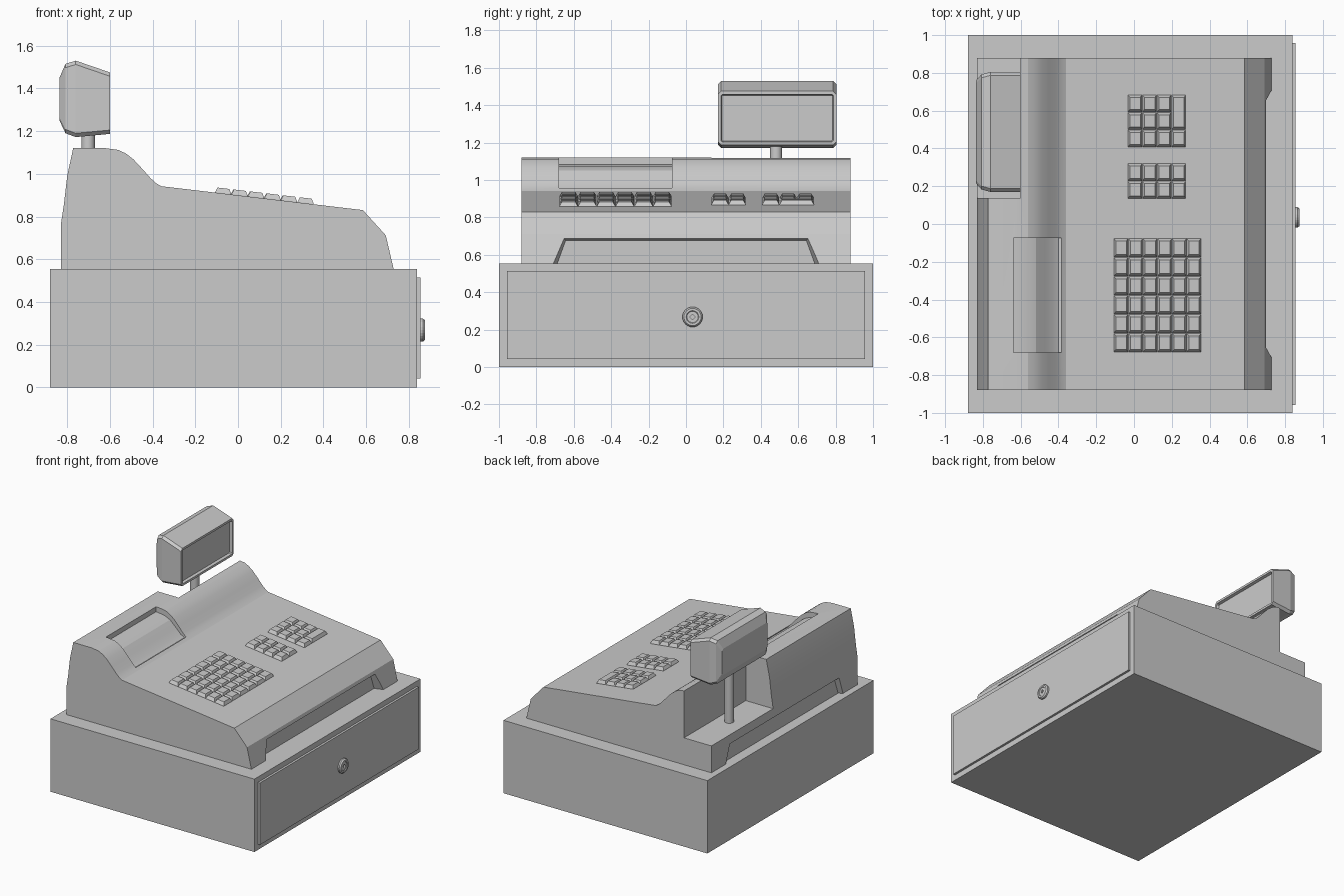
import bpy, bmesh, math

if "Cube" in bpy.data.objects:
    bpy.data.objects.remove(bpy.data.objects["Cube"])


def loft(name, rings):
    """Closed mesh bridging equal-sized rings, capped at both ends."""
    bm = bmesh.new()
    vs = [[bm.verts.new(p) for p in r] for r in rings]
    n = len(rings[0])
    for a, b in zip(vs, vs[1:]):
        for i in range(n):
            j = (i + 1) % n
            bm.faces.new((a[i], a[j], b[j], b[i]))
    bm.faces.new(vs[0])
    bm.faces.new(vs[-1])
    bmesh.ops.recalc_face_normals(bm, faces=bm.faces)
    return finish(name, bm)


def finish(name, bm):
    me = bpy.data.meshes.new(name)
    bm.to_mesh(me)
    bm.free()
    ob = bpy.data.objects.new(name, me)
    bpy.context.collection.objects.link(ob)
    return ob


def prism(name, prof, y0, y1):
    return loft(name, [[(x, y, z) for x, z in prof] for y in (y0, y1)])


def box(name, x0, x1, y0, y1, z0, z1):
    return prism(name, [(x0, z0), (x1, z0), (x1, z1), (x0, z1)], y0, y1)


def activate(ob):
    bpy.ops.object.select_all(action='DESELECT')
    ob.select_set(True)
    bpy.context.view_layer.objects.active = ob


def cut(ob, cutter):
    cutter.hide_render = True
    m = ob.modifiers.new("cut", 'BOOLEAN')
    m.operation, m.solver, m.object = 'DIFFERENCE', 'EXACT', cutter
    activate(ob)
    bpy.ops.object.modifier_apply(modifier=m.name)
    bpy.data.objects.remove(cutter)


def inset_face(ob, axis_dir, width, depth):
    """Inset and sink the end face pointing along +x."""
    bm = bmesh.new()
    bm.from_mesh(ob.data)
    bm.normal_update()
    f = max(bm.faces, key=lambda f: f.normal.x + f.calc_center_median().x)
    bmesh.ops.inset_region(bm, faces=[f], thickness=width)
    bmesh.ops.inset_region(bm, faces=[f], thickness=0.006, depth=-depth)
    bm.to_mesh(ob.data)
    bm.free()


# Cash drawer case and drawer front
box("drawer_case", -0.88, 0.838, -1, 1, 0, 0.555)
box("drawer_front", 0.83, 0.855, -0.957, 0.957, 0.042, 0.514)


# Drawer lock: bevelled disc with small four-sided keyhole
def disc(x, r, n, y=0.035, z=0.268):
    return [(x, y + r * math.cos(2 * math.pi * i / n),
             z + r * math.sin(2 * math.pi * i / n)) for i in range(n)]


lock = loft("drawer_lock", [disc(0.85, 0.054, 24), disc(0.866, 0.054, 24),
                            disc(0.876, 0.046, 24), disc(0.876, 0.034, 24),
                            disc(0.872, 0.030, 24)])
cut(lock, loft("keyhole_cutter", [disc(0.862, 0.015, 4), disc(0.89, 0.015, 4)]))

# Register body from a side profile
profile = [(-0.83, 0.55), (-0.83, 0.76), (-0.815, 0.86), (-0.80, 0.99),
           (-0.772, 1.12), (-0.62, 1.12), (-0.56, 1.112), (-0.525, 1.095),
           (-0.49, 1.068), (-0.45, 1.025), (-0.41, 0.98), (-0.385, 0.957),
           (-0.36, 0.942), (0.585, 0.83), (0.692, 0.712), (0.73, 0.55)]
body = prism("register_body", profile, -0.88, 0.88)

# Rear notch that holds the customer display
cut(body, box("notch_cutter", -1, -0.60, 0.137, 1, 0.76, 1.4))

# Receipt printer recess with a curved floor
cut(body, prism("printer_cutter", [
    (-0.638, 1.3), (-0.638, 1.082), (-0.57, 1.074), (-0.52, 1.052),
    (-0.47, 1.006), (-0.43, 0.966), (-0.40, 0.948), (-0.385, 0.95),
    (-0.385, 1.3)], -0.68, -0.075))


# Tapered recesses along the lower front and back
def trapezoid(x, bottom, top, z):
    return [(x, -bottom, 0.5), (x, bottom, 0.5), (x, top, z), (x, -top, z)]


for inner, outer in ((0.665, 0.75), (-0.80, -0.85)):
    cut(body, loft("recess_cutter", [trapezoid(inner, 0.708, 0.643, 0.678),
                                     trapezoid(outer, 0.735, 0.666, 0.70)]))
activate(body)
bpy.ops.object.shade_smooth_by_angle(angle=math.radians(18))

# Display pole
pole = loft("display_pole", [[(-0.702 + 0.032 * math.cos(i * math.pi / 8),
                               0.482 + 0.032 * math.sin(i * math.pi / 8), z)
                              for i in range(16)] for z in (0.75, 1.2)])
activate(pole)
bpy.ops.object.shade_smooth_by_angle(angle=math.radians(40))


# Display head: chamfered rectangles lofted back to front, sunken screen
def chamfered(x, y0, y1, z0, z1, c):
    return [(x, y0 + c, z0), (x, y1 - c, z0), (x, y1, z0 + c), (x, y1, z1 - c),
            (x, y1 - c, z1), (x, y0 + c, z1), (x, y0, z1 - c), (x, y0, z0 + c)]


head = loft("display_head", [
    chamfered(-0.836, 0.215, 0.76, 1.25, 1.45, 0.015),
    chamfered(-0.808, 0.183, 0.792, 1.19, 1.515, 0.018),
    chamfered(-0.76, 0.17, 0.805, 1.172, 1.53, 0.018),
    chamfered(-0.60, 0.17, 0.805, 1.187, 1.475, 0.018)])
inset_face(head, 'x', 0.018, 0.02)


# Keys: tapered blocks set on the sloping keyboard
def deck(x):
    return 0.942 - (x + 0.36) * 0.112 / 0.945


def key(name, x0, x1, y0, y1):
    def ring(ix0, ix1, iy, h):
        a, b = x0 + ix0, x1 - ix1
        return [(x, y, deck(x) + h) for x, y in
                ((a, y0 + iy), (b, y0 + iy), (b, y1 - iy), (a, y1 - iy))]
    loft(name, [ring(0.001, 0.001, 0.001, -0.01), ring(0.001, 0.001, 0.001, 0.003),
                ring(0.012, 0.010, 0.014, 0.025)])


def key_grid(name, x0, y0, cols, rows, dx, dy, skip=()):
    for c in range(cols):
        for r in range(rows):
            if (c, r) not in skip:
                key(f"{name}_{c}_{r}", x0 + c * dx, x0 + (c + 1) * dx,
                    y0 + r * dy, y0 + (r + 1) * dy)


key_grid("department_key", -0.108, -0.678, 6, 6, 0.0772, 0.1003)
key_grid("function_key", -0.034, 0.135, 4, 2, 0.0772, 0.0925)
key_grid("number_key", -0.034, 0.407, 4, 3, 0.0772, 0.0925, {(3, 1), (3, 2)})
key("total_key", -0.034 + 3 * 0.0772, 0.2748, 0.4995, 0.6845)
